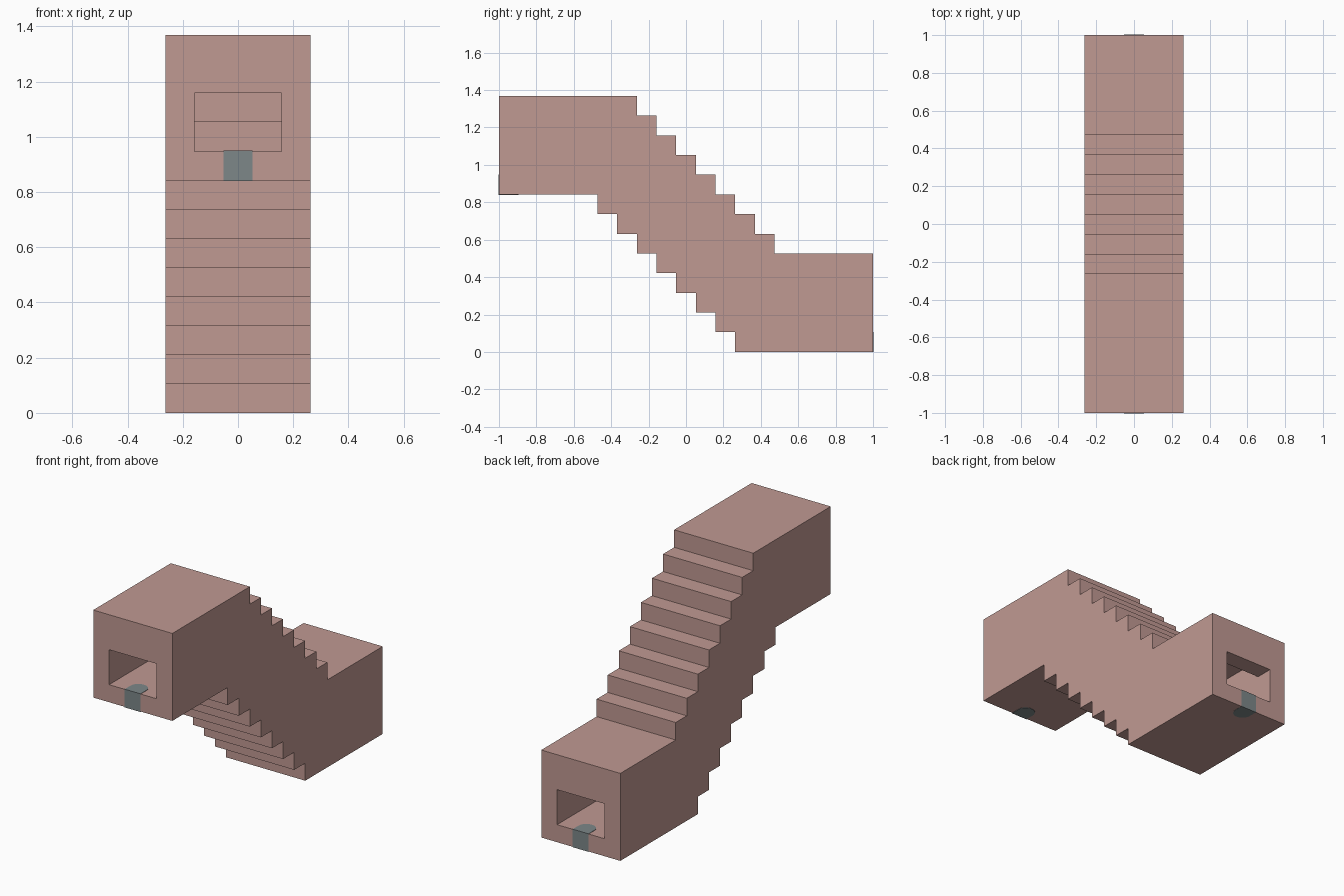
import bpy, bmesh, math

if "Cube" in bpy.data.objects:
    bpy.data.objects.remove(bpy.data.objects["Cube"], do_unlink=True)

U = 2 / 19          # one step, the module of the whole model
STEPS = 8
LENGTH = 19
PROUD = 0.02        # tiny lift of the plugs, in steps


def material(name, rgb):
    mat = bpy.data.materials.new(name)
    mat.use_nodes = True
    mat.diffuse_color = (*rgb, 1)
    bsdf = next(n for n in mat.node_tree.nodes if n.type == "BSDF_PRINCIPLED")
    bsdf.inputs["Base Color"].default_value = (*rgb, 1)
    return mat


def prism(name, outline, direction, mat):
    """Extrude a closed outline, given in steps, along a direction."""
    bm = bmesh.new()
    face = bm.faces.new([bm.verts.new(p) for p in outline])
    geom = bmesh.ops.extrude_face_region(bm, geom=[face])["geom"]
    moved = [g for g in geom if isinstance(g, bmesh.types.BMVert)]
    bmesh.ops.translate(bm, verts=moved, vec=direction)
    bmesh.ops.recalc_face_normals(bm, faces=bm.faces)
    for v in bm.verts:
        v.co = (v.co.x * U, (v.co.y - LENGTH / 2) * U, v.co.z * U)
    mesh = bpy.data.meshes.new(name)
    bm.to_mesh(mesh)
    bm.free()
    mesh.materials.append(mat)
    obj = bpy.data.objects.new(name, mesh)
    bpy.context.collection.objects.link(obj)
    return obj


def stairs(y, z):
    """Corner points of a flight descending toward the back."""
    pts = []
    for i in range(STEPS):
        pts += [(y + i, z - i), (y + i, z - i - 1)]
    return pts


def side_profile(points, x):
    return [(x, y, z) for y, z in points]


clay = material("dusty_rose", (0.53, 0.32, 0.29))
grey = material("slate_grey", (0.205, 0.243, 0.25))

# Outer shell: two level ends joined by a stepped slope
outer = ([(0, 13)] + stairs(7, 13) + [(LENGTH, 5), (LENGTH, 0)]
         + stairs(5, 8)[::-1] + [(0, 8)])
body = prism("stepped_tunnel", side_profile(outer, -2.5), (5, 0, 0), clay)

# Hollow passage with a lower doorway through each end wall
passage = ([(-1, 11), (1, 11), (1, 12)] + stairs(6, 12)
           + [(18, 4), (18, 3), (20, 3), (20, 1)]
           + stairs(6, 9)[::-1] + [(-1, 9)])
cutter = prism("passage_cutter", side_profile(passage, -1.5), (3, 0, 0), clay)
cutter.hide_render = True

cut = body.modifiers.new("passage", "BOOLEAN")
cut.operation = "DIFFERENCE"
cut.solver = "EXACT"
cut.object = cutter
bpy.context.view_layer.objects.active = body
bpy.ops.object.modifier_apply(modifier=cut.name)
bpy.data.objects.remove(cutter, do_unlink=True)

# Round-ended plugs set into the sill of each doorway
for name, edge, inward, base in (("front_sill_plug", 0, 1, 8),
                                 ("back_sill_plug", LENGTH, -1, 0)):
    arc = [(0.5 * math.cos(math.pi * i / 16), 0.5 + 0.5 * math.sin(math.pi * i / 16))
           for i in range(17)]
    shape = [(-0.5, -PROUD), (0.5, -PROUD)] + arc
    z = base - PROUD
    outline = [(x, edge + inward * d, z) for x, d in shape]
    plug = prism(name, outline, (0, 0, 1 + 2 * PROUD), grey)
    if base == 0:       # keep the lowest plug on the ground
        for v in plug.data.vertices:
            v.co.z = max(v.co.z, -0.001)
